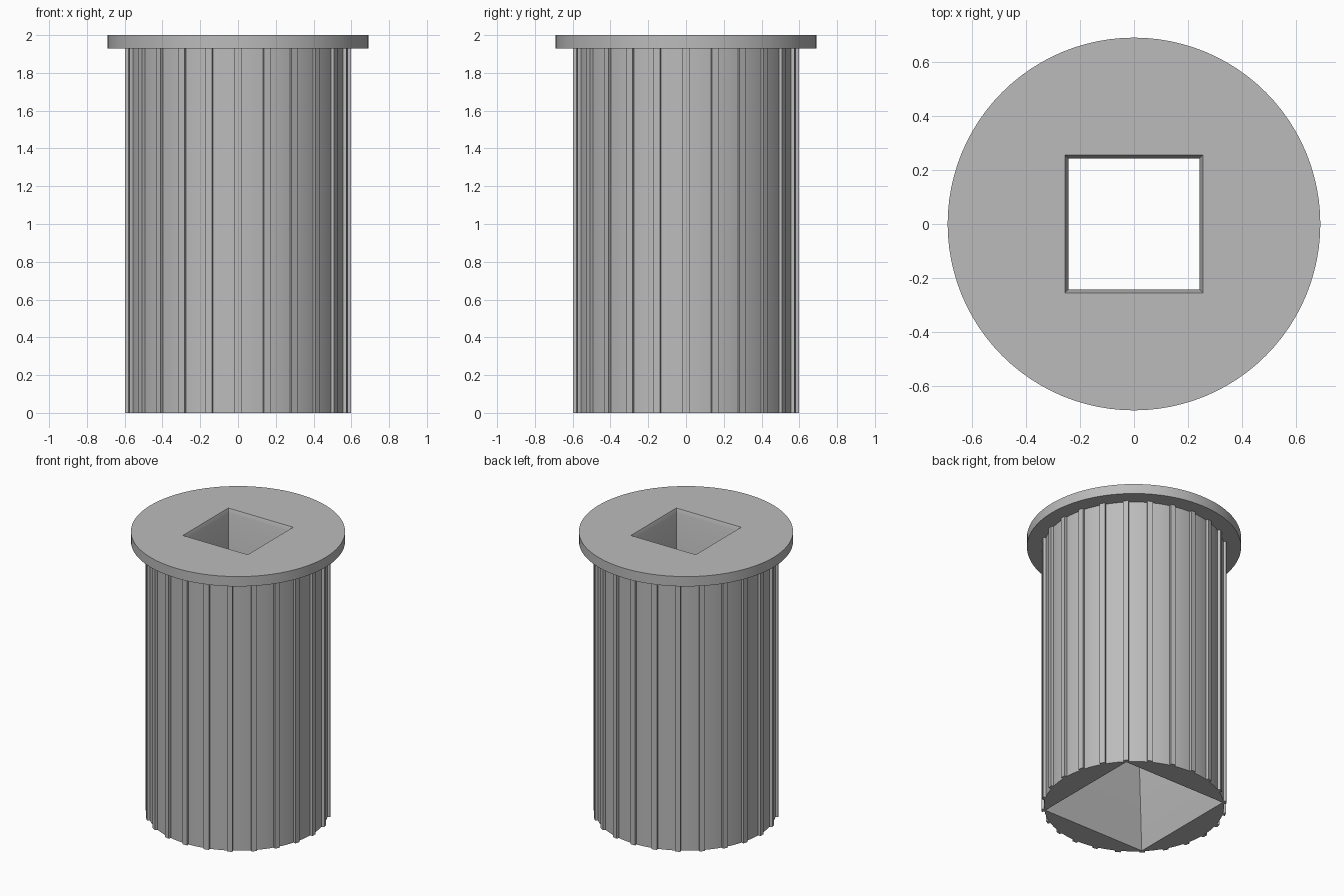
import bpy, bmesh, math
from mathutils import Matrix, Vector

cube = bpy.data.objects.get("Cube")
if cube:
    bpy.data.objects.remove(cube, do_unlink=True)

BODY_R, FLANGE_R, RIB_R = 0.58, 0.69, 0.598
FLANGE_Z, TOP_Z = 1.93, 2.0
RIBS, RIB_W = 24, 0.035

grey = bpy.data.materials.new("plain_grey")
grey.use_nodes = True
colour = (0.5, 0.5, 0.5, 1)
grey.diffuse_color = colour
grey.node_tree.nodes["Principled BSDF"].inputs["Base Color"].default_value = colour


def make_object(name, bm):
    bmesh.ops.recalc_face_normals(bm, faces=bm.faces)
    mesh = bpy.data.meshes.new(name)
    bm.to_mesh(mesh)
    bm.free()
    mesh.materials.append(grey)
    obj = bpy.data.objects.new(name, mesh)
    bpy.context.collection.objects.link(obj)
    return obj


def activate(obj):
    bpy.ops.object.select_all(action="DESELECT")
    obj.select_set(True)
    bpy.context.view_layer.objects.active = obj


# Round sleeve with its top flange, turned from one profile
bm = bmesh.new()
profile = [(0, 0), (BODY_R, 0), (BODY_R, FLANGE_Z), (FLANGE_R, FLANGE_Z),
           (FLANGE_R, TOP_Z), (0, TOP_Z)]
verts = [bm.verts.new((r, 0, z)) for r, z in profile]
edges = [bm.edges.new(pair) for pair in zip(verts, verts[1:])]
bmesh.ops.spin(bm, geom=verts + edges, axis=(0, 0, 1), cent=(0, 0, 0),
               angle=math.tau, steps=96)
bmesh.ops.remove_doubles(bm, verts=bm.verts, dist=0.0001)
sleeve = make_object("flanged_sleeve", bm)

# Square through hole: chamfered at the top, flaring out to the bottom
bm = bmesh.new()
sections = [(-0.07, 0.4215), (0.7, 0.245), (1.97, 0.243), (2.03, 0.267)]
rings = []
for z, h in sections:
    rings.append([bm.verts.new((x * h, y * h, z))
                  for x, y in ((-1, -1), (1, -1), (1, 1), (-1, 1))])
for low, high in zip(rings, rings[1:]):
    for i in range(4):
        j = (i + 1) % 4
        bm.faces.new((low[i], low[j], high[j], high[i]))
bm.faces.new(rings[0][::-1])
bm.faces.new(rings[-1])
cutter = make_object("hole_cutter", bm)
cutter.hide_render = True

cut = sleeve.modifiers.new("square_hole", "BOOLEAN")
cut.operation = "DIFFERENCE"
cut.solver = "EXACT"
cut.object = cutter
activate(sleeve)
bpy.ops.object.modifier_apply(modifier=cut.name)
bpy.data.objects.remove(cutter, do_unlink=True)

# Thin upright grip ribs around the sleeve
bm = bmesh.new()
inner = BODY_R - 0.004
for i in range(RIBS):
    turn = Matrix.Rotation(math.tau * i / RIBS, 4, "Z")
    place = turn @ Matrix.Translation(Vector(((inner + RIB_R) / 2, 0, FLANGE_Z / 2)))
    size = Matrix.Diagonal((RIB_R - inner, RIB_W, FLANGE_Z, 1))
    bmesh.ops.create_cube(bm, size=1, matrix=place @ size)
ribs = make_object("grip_ribs", bm)

activate(sleeve)
bpy.ops.object.shade_smooth_by_angle(angle=math.radians(30))
